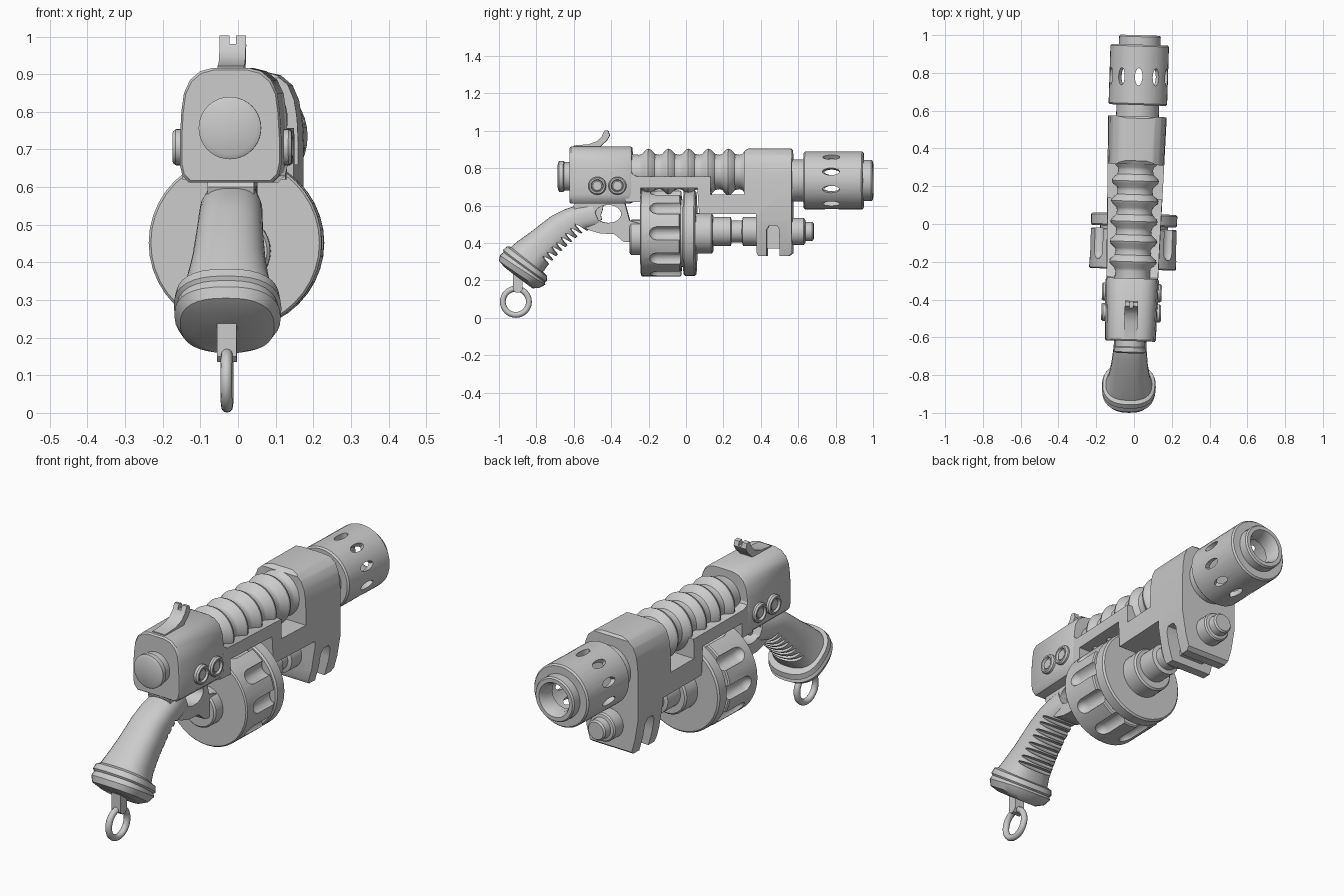
import bpy, bmesh, math
from mathutils import Matrix, Vector

if "Cube" in bpy.data.objects:
    bpy.data.objects.remove(bpy.data.objects["Cube"])

YAW = -0.032  # the whole model is turned slightly about z


def finish(name, bm, angle=35):
    bmesh.ops.remove_doubles(bm, verts=bm.verts, dist=1e-5)
    bmesh.ops.recalc_face_normals(bm, faces=bm.faces)
    me = bpy.data.meshes.new(name)
    bm.to_mesh(me)
    bm.free()
    ob = bpy.data.objects.new(name, me)
    bpy.context.collection.objects.link(ob)
    return ob


def loft(name, rings):
    bm = bmesh.new()
    vs = [[bm.verts.new(p) for p in r] for r in rings]
    n = len(rings[0])
    for a, b in zip(vs, vs[1:]):
        for i in range(n):
            bm.faces.new((a[i], a[(i + 1) % n], b[(i + 1) % n], b[i]))
    bm.faces.new(vs[0])
    bm.faces.new(vs[-1])
    return finish(name, bm)


def prism(name, yz, hw):
    return loft(name, [[(x, y, z) for y, z in yz] for x in (-hw, hw)])


def spin(bm, prof, seg, mat):
    # revolve a (y, radius) profile about the y axis
    rings = []
    for y, r in prof:
        if r == 0:
            rings.append([bm.verts.new(mat @ Vector((0, y, 0)))] * seg)
        else:
            rings.append([bm.verts.new(mat @ Vector((r * math.cos(2 * math.pi * i / seg), y,
                                                     r * math.sin(2 * math.pi * i / seg))))
                          for i in range(seg)])
    for a, b in zip(rings, rings[1:]):
        for i in range(seg):
            j = (i + 1) % seg
            f = list(dict.fromkeys((a[i], a[j], b[j], b[i])))
            if len(f) > 2:
                bm.faces.new(f)


def lathe(name, prof, z, seg=40):
    bm = bmesh.new()
    spin(bm, prof, seg, Matrix.Translation((0, 0, z)))
    return finish(name, bm)


def rod(name, y0, y1, r, z, seg=32, c=0.008):
    return lathe(name, [(y0, 0), (y0, r - c), (y0 + c, r), (y1 - c, r), (y1, r - c), (y1, 0)], z, seg)


def boolean(ob, cutter, op='DIFFERENCE'):
    m = ob.modifiers.new("cut", 'BOOLEAN')
    m.operation, m.solver, m.object = op, 'EXACT', cutter
    bpy.context.view_layer.objects.active = ob
    bpy.ops.object.modifier_apply(modifier=m.name)
    bpy.data.objects.remove(cutter)


def section(half, y, hw):
    return [(x * hw, y, z) for x, z in half] + [(-x * hw, y, z) for x, z in reversed(half)]


# rear receiver
half = [(.35, .917), (.6, .908), (.8, .885), (.92, .85), (.97, .8), (1, .73), (1, .66), (.95, .63), (.82, .612)]
small = [(x * .96, .765 + (z - .765) * .96) for x, z in half]
loft("receiver", [section(small, -.62, .135), section(half, -.612, .135),
                  section(half, -.30, .142), section(small, -.288, .142)])
lathe("rear_plug", [(-.685, 0), (-.685, .07), (-.678, .083), (-.655, .083), (-.65, .077),
                    (-.63, .077), (-.60, .077), (-.60, 0)], .757)

# frame: side profile trimmed by a rounded cross-section
frame = prism("frame", [
    (-.32, .62), (-.24, .62), (-.24, .695), (.065, .695), (.075, .555), (.38, .555), (.38, .35), (.39, .33),
    (.435, .33), (.435, .47), (.45, .495), (.49, .495), (.505, .47), (.505, .33), (.55, .33), (.57, .345),
    (.57, .895), (.56, .906), (.335, .906), (.315, .89), (.315, .66), (.135, .66), (.135, .757), (-.26, .757),
    (-.283, .77), (-.295, .80), (-.32, .80)], .3)
half = [(.35, .907), (.62, .897), (.82, .87), (.93, .83), (.98, .78), (1, .72), (1, .52), (.88, .41), (.68, .3)]
boolean(frame, loft("trim", [section(half, -.4, .135), section(half, .65, .157)]), 'INTERSECT')
prism("front_block_core", [(.39, .37), (.56, .37), (.56, .52), (.39, .52)], .065)

# ribbed tube on top
prof = [(-.32, 0), (-.32, .095)]
for i in range(6):
    y = -.2 + .107 * i
    prof += [(y - .05, .092), (y - .035, .096), (y - .013, .12), (y, .125), (y + .013, .12), (y + .035, .096)]
lathe("ribbed_tube", prof + [(.40, .092), (.40, 0)], .78)

# hollow muzzle shroud with ten slots
muzzle = lathe("muzzle", [
    (.5, 0), (.5, .113), (.63, .113), (.63, .148), (.638, .155), (.942, .155), (.95, .148), (.95, .11),
    (.992, .11), (1, .104), (1, .085), (.97, .07), (.92, .07), (.92, .128), (.68, .128), (.68, 0)], .735)
bm = bmesh.new()
for i in range(10):
    m = (Matrix.Translation((0, .78, .735)) @ Matrix.Rotation(i * math.pi / 5, 4, 'Y')
         @ Matrix.Translation((0, 0, .15)) @ Matrix.Diagonal((.02, .046, 1, 1)))
    bmesh.ops.create_cone(bm, cap_ends=True, segments=16, radius1=1, radius2=1, depth=.1, matrix=m)
boolean(muzzle, finish("slots", bm))

# fluted drum with front plate, hubs and axle
DZ = .452
drum = rod("drum", -.24, -.025, .23, DZ, 40, .006)
bm = bmesh.new()
for i in range(10):
    m = (Matrix.Translation((0, 0, DZ)) @ Matrix.Rotation((i + .5) * math.pi / 5, 4, 'Y')
         @ Matrix.Translation((0, 0, .236)))
    spin(bm, [(-.19, 0), (-.185, .018), (-.17, .032), (-.15, .038), (0, .038), (0, 0)], 16, m)
boolean(drum, finish("flutes", bm))
rod("drum_spacer", -.04, 0, .18, DZ)
rod("drum_plate", -.012, .055, .228, DZ, 40)
rod("rear_hub", -.30, -.2, .095, .43)
rod("front_hub", .04, .145, .108, DZ)
lathe("axle", [(.1, 0), (.1, .077), (.24, .077), (.245, .058), (.3, .058), (.305, .077), (.42, .077), (.42, 0)], .462)
lathe("front_pin", [(.5, 0), (.5, .072), (.63, .072), (.637, .066), (.64, .052), (.675, .05), (.683, .043),
                    (.683, 0)], .462, 24)

# grip frame with trigger opening
guard = prism("trigger_guard", [(-.60, .60), (-.57, .50), (-.52, .47), (-.46, .452), (-.38, .447), (-.33, .405),
                                (-.23, .405), (-.23, .5), (-.30, .52), (-.33, .63), (-.58, .63)], .062)
hole = [(-.415 + .07 * math.cos(a * math.pi / 12), .556 + .048 * math.sin(a * math.pi / 12)) for a in range(24)]
boolean(guard, prism("hole", hole, .2))
prism("trigger", [(-.50, .62), (-.44, .62), (-.445, .58), (-.455, .55), (-.45, .525), (-.465, .52), (-.485, .55)], .025)

# grip: stations of back point, front point, half width
stations = [((-.51, .625), (-.45, .48), .07), ((-.59, .60), (-.52, .47), .083), ((-.65, .58), (-.565, .45), .085),
            ((-.72, .545), (-.61, .41), .088), ((-.83, .46), (-.685, .34), .098), ((-.90, .41), (-.74, .28), .11),
            ((-.935, .38), (-.765, .245), .122), ((-.957, .383), (-.742, .222), .138),
            ((-.978, .364), (-.745, .195), .143), ((-.976, .352), (-.755, .192), .135),
            ((-.995, .335), (-.752, .178), .141), ((-1.0, .305), (-.785, .16), .125), ((-.975, .275), (-.82, .158), .085)]
rings = []
for b, f, w in stations:
    b, f, ring = Vector(b), Vector(f), []
    for i in range(32):
        c, s = math.cos(i * math.pi / 16), math.sin(i * math.pi / 16)
        p = (b + f) / 2 + (f - b) / 2 * math.copysign(abs(s) ** .8, s)
        ring.append((w * math.copysign(abs(c) ** .8, c), p.x, p.y))
    rings.append(ring)
grip = loft("grip", rings)
# paired finger grooves along the front of the grip
bm = bmesh.new()
for t in (.12, .36, .6, .84):
    for s in (-.016, .016):
        y, z = -.53 - .21 * t - .72 * s, .475 - .205 * t - .7 * s
        m = (Matrix.Translation((0, y, z)) @ Matrix.Rotation(-.68, 4, 'X') @ Matrix.Diagonal((.15, .075, .012, 1)))
        bmesh.ops.create_uvsphere(bm, u_segments=20, v_segments=10, radius=1, matrix=m)
boolean(grip, finish("grooves", bm))

# lanyard bracket and ring
prism("lanyard_bracket", [(-.925, .15), (-.91, .135), (-.89, .135), (-.875, .15), (-.875, .25), (-.925, .27)], .026)
bm = bmesh.new()
R, r, n, k = .07, .0155, 32, 12
g = [[bm.verts.new((r * math.sin(j * 2 * math.pi / k),
                    -.91 + (R + r * math.cos(j * 2 * math.pi / k)) * math.cos(i * 2 * math.pi / n),
                    .086 + (R + r * math.cos(j * 2 * math.pi / k)) * math.sin(i * 2 * math.pi / n)))
      for j in range(k)] for i in range(n)]
for i in range(n):
    for j in range(k):
        a, b = g[i], g[(i + 1) % n]
        bm.faces.new((a[j], b[j], b[(j + 1) % k], a[(j + 1) % k]))
finish("lanyard_ring", bm)

# rear sight with a notch
sight = prism("rear_sight", [(-.60, .90), (-.60, .922), (-.52, .928), (-.475, .945), (-.45, .97), (-.435, 1.003),
                             (-.415, 1.0), (-.407, .975), (-.425, .945), (-.45, .925), (-.47, .90)], .035)
boolean(sight, prism("notch", [(-.5, .98), (-.38, .98), (-.38, 1.05), (-.5, 1.05)], .009))

# ringed bosses on both sides of the receiver
for side in (-1, 1):
    for i, y in enumerate((-.47, -.362)):
        bm = bmesh.new()
        m = Matrix.Translation((0, y, .706)) @ Matrix.Rotation(-side * math.pi / 2, 4, 'Z')
        spin(bm, [(.10, 0), (.10, .048), (.15, .048), (.158, .042), (.158, .034), (.147, .03),
                  (.152, .024), (.152, 0)], 28, m)
        finish(f"boss_{'left' if side < 0 else 'right'}_{i + 1}", bm)

# shading and the slight turn
for ob in bpy.context.collection.objects:
    ob.rotation_euler.z = YAW
    ob.select_set(True)
    bpy.context.view_layer.objects.active = ob
bpy.ops.object.shade_smooth_by_angle(angle=math.radians(35))
